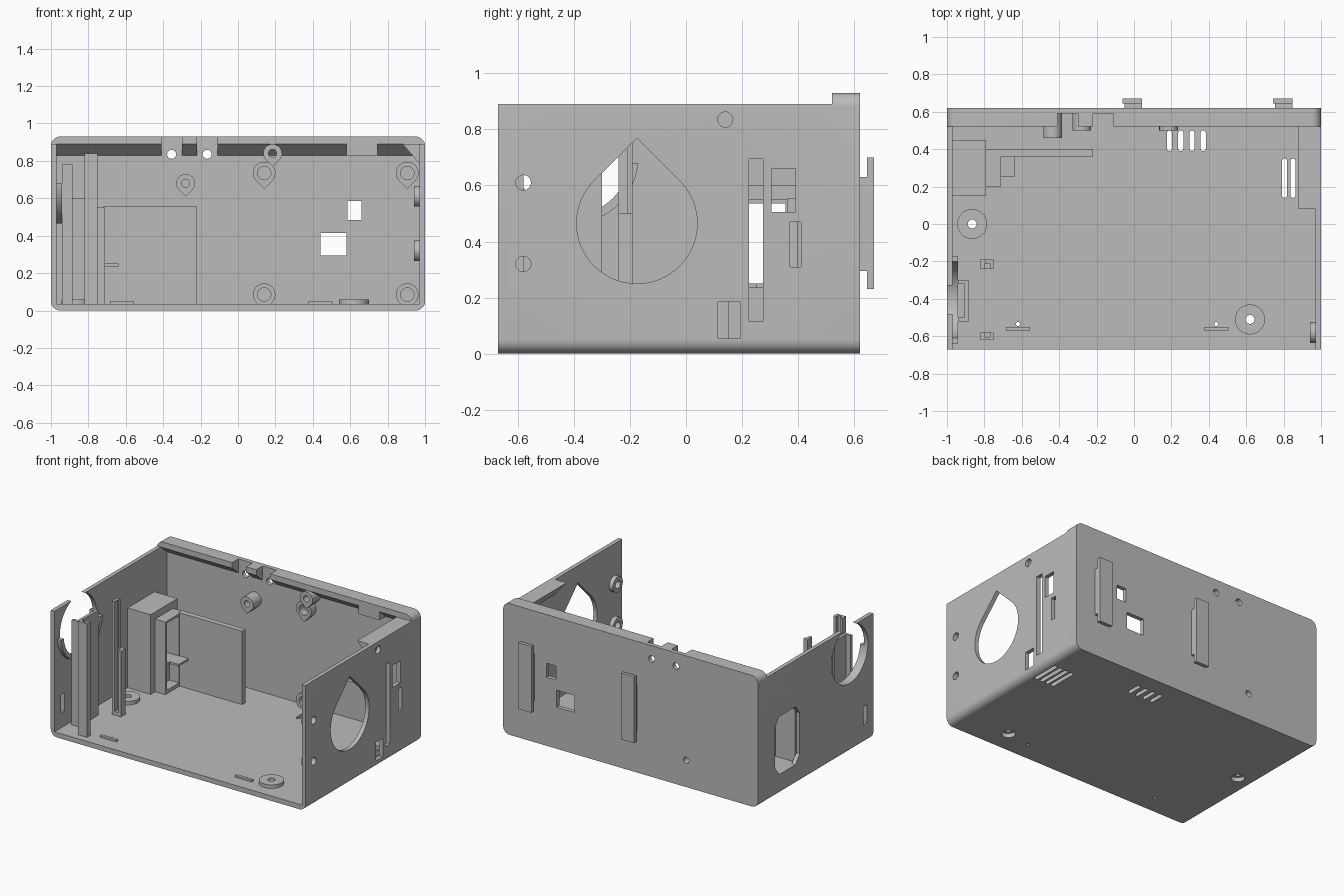
import bpy, bmesh, math
from mathutils import Vector

cube = bpy.data.objects.get("Cube")
if cube:
    bpy.data.objects.remove(cube, do_unlink=True)

grey = bpy.data.materials.new("light grey plastic")
grey.use_nodes = True
grey.diffuse_color = (0.5, 0.5, 0.5, 1)
grey.node_tree.nodes["Principled BSDF"].inputs["Base Color"].default_value = (0.5, 0.5, 0.5, 1)


def prism(name, pts, axis, a, b):
    """Extrude a 2D outline along an axis from a to b."""
    place = {"x": lambda u, v, w: (w, u, v),
             "y": lambda u, v, w: (u, w, v),
             "z": lambda u, v, w: (u, v, w)}[axis]
    bm = bmesh.new()
    face = bm.faces.new([bm.verts.new(place(u, v, a)) for u, v in pts])
    ext = bmesh.ops.extrude_face_region(bm, geom=[face])["geom"]
    verts = [e for e in ext if isinstance(e, bmesh.types.BMVert)]
    bmesh.ops.translate(bm, verts=verts, vec=Vector(place(0, 0, b - a)))
    bmesh.ops.recalc_face_normals(bm, faces=bm.faces)
    mesh = bpy.data.meshes.new(name)
    bm.to_mesh(mesh)
    bm.free()
    mesh.materials.append(grey)
    ob = bpy.data.objects.new(name, mesh)
    bpy.context.collection.objects.link(ob)
    return ob


def rect(u0, u1, v0, v1):
    return [(u0, v0), (u1, v0), (u1, v1), (u0, v1)]


def box(name, x, y, z):
    return prism(name, rect(*x, *y), "z", *z)


def arc(u, v, r, start=0, end=360, n=48):
    steps = n if end - start == 360 else n + 1
    angles = [math.radians(start + (end - start) * i / n) for i in range(steps)]
    return [(u + r * math.cos(t), v + r * math.sin(t)) for t in angles]


def drop(u, v, r, up=True):
    """Circle with a pointed tip."""
    s = 1 if up else -1
    pts = arc(0, 0, r, 135, 405) + [(0, r * 1.41)]
    return [(u + p, v + s * q) for p, q in pts]


def cut(ob, cutter):
    mod = ob.modifiers.new("cut", "BOOLEAN")
    mod.operation = "DIFFERENCE"
    mod.solver = "EXACT"
    mod.object = cutter
    bpy.context.view_layer.objects.active = ob
    bpy.ops.object.modifier_apply(modifier=mod.name)
    bpy.data.objects.remove(cutter, do_unlink=True)


# Case shell: rounded outline, hollowed, with a chamfered lip over the back wall
r = 0.05
outline = (arc(1 - r, r, r, 270, 360, 8) + arc(1 - r, 0.93 - r, r, 0, 90, 8)
           + arc(r - 1, 0.93 - r, r, 90, 180, 8) + arc(r - 1, r, r, 180, 270, 8))
body = prism("case_body", outline, "y", -0.67, 0.62)
cut(body, box("cutter", (-2, 2), (-2, 0.52), (0.89, 2)))
inner = [(-1, 0.035), (0.59, 0.035), (0.59, 0.83), (0.52, 0.89), (0.52, 2), (-1, 2)]
cut(body, prism("cutter", inner, "x", -0.97, 0.97))

# Right wall openings on +x
side_holes = [drop(-0.175, 0.465, 0.215), rect(0.225, 0.275, 0.115, 0.695),
              rect(0.305, 0.39, 0.505, 0.66), rect(0.37, 0.41, 0.31, 0.47),
              rect(0.115, 0.195, 0.055, 0.185)]
side_holes += [arc(y, z, 0.027, n=24) for y, z in ((-0.58, 0.61), (-0.58, 0.32), (0.14, 0.835))]
for pts in side_holes:
    cut(body, prism("cutter", pts, "x", 0.9, 1.1))

# Opposite wall: round cutout open at the top, and an eight-sided port
ring = (-0.405, 0.70)
port = [(0.20, 0.15), (0.385, 0.15), (0.43, 0.21), (0.43, 0.5),
        (0.385, 0.56), (0.20, 0.56), (0.155, 0.5), (0.155, 0.21)]
for pts in (arc(*ring, 0.205), port, rect(-0.6, -0.56, 0.14, 0.27)):
    cut(body, prism("cutter", pts, "x", -1.1, -0.95))

# Back wall windows, lip notches and screw holes
for pts in (rect(0.44, 0.58, 0.295, 0.415), rect(0.585, 0.66, 0.485, 0.585)):
    cut(body, prism("cutter", pts, "y", 0.5, 0.7))
for x in (-0.355, -0.165):
    cut(body, box("cutter", (x - 0.055, x + 0.055), (0.4, 0.59), (0.7, 1)))
    cut(body, prism("cutter", arc(x, 0.835, 0.024, n=24), "y", 0.5, 0.7))
cut(body, prism("cutter", arc(-0.435, 0.19, 0.022, n=24), "y", 0.5, 0.7))

# Floor vents with rounded ends
vents = [(0.19 + 0.06 * i, 0.39, 0.5) for i in range(4)]
vents += [(0.805 + 0.045 * i, 0.14, 0.35) for i in range(4)]
for x, y0, y1 in vents:
    w = 0.014
    slot = arc(x, y1 - w, w, 0, 180, 8) + arc(x, y0 + w, w, 180, 360, 8)
    cut(body, prism("cutter", slot, "z", -0.1, 0.1))

# Floor screw bosses, countersunk from below, and retaining ribs with pin holes
for x, y in ((-0.865, 0), (0.62, -0.51)):
    boss = prism("floor_boss", arc(x, y, 0.08), "z", 0.03, 0.06)
    cut(boss, prism("cutter", arc(x, y, 0.024, n=24), "z", 0, 0.1))
    cut(body, prism("cutter", arc(x, y, 0.045, n=24), "z", -0.1, 0.1))
for x in (-0.62, 0.44):
    box("floor_rib", (x - 0.065, x + 0.065), (-0.57, -0.55), (0.03, 0.048))
    cut(body, prism("cutter", arc(x, -0.535, 0.011, n=12), "z", -0.1, 0.1))

# Back wall bosses: name, x, z, radius, hole radius, front y
bosses = [("board_boss", x, z, 0.06, 0.036, 0.535) for x in (0.14, 0.905) for z in (0.735, 0.085)]
bosses += [("screw_boss", -0.28, 0.68, 0.05, 0.022, 0.5),
           ("screw_boss", 0.185, 0.84, 0.05, 0.022, 0.5),
           ("screw_boss", -0.435, 0.19, 0.05, 0.022, 0.46)]
for name, x, z, rad, hole, y in bosses:
    boss = prism(name, drop(x, z, rad, up=False), "y", y, 0.595)
    cut(boss, prism("cutter", arc(x, z, hole, n=24), "y", 0.4, 0.59 if rad > 0.055 else 0.7))

# Side wall bosses around the two front holes
for z in (0.61, 0.32):
    boss = prism("side_boss", arc(-0.58, z, 0.055), "x", 0.94, 0.975)
    cut(boss, prism("cutter", arc(-0.58, z, 0.027, n=24), "x", 0.9, 1.1))

# Corner gusset along the right wall and filler block under the lip
prism("corner_gusset", [(0.88, 0.89), (0.975, 0.78), (0.975, 0.89)], "y", 0.08, 0.53)
box("lip_block", (0.58, 0.745), (0.52, 0.6), (0.83, 0.9))

# Collar under the round cutout
collar = prism("cutout_collar", arc(*ring, 0.235, 185, 355), "x", -0.975, -0.94)
cut(collar, prism("cutter", arc(*ring, 0.205), "x", -1.1, -0.9))

# Channel posts near the left front
post = box("channel_post", (-0.94, -0.885), (-0.52, -0.3), (0.03, 0.78))
cut(post, box("cutter", (-1, -0.905), (-0.5, -0.32), (0, 1)))
front_post = box("front_post", (-0.82, -0.75), (-0.62, -0.58), (0.03, 0.84))
cut(front_post, box("cutter", (-0.8, -0.77), (-0.605, -0.5), (0.06, 1)))
rear_post = box("rear_post", (-0.82, -0.75), (-0.24, -0.19), (0.03, 0.84))
cut(rear_post, box("cutter", (-0.8, -0.77), (-0.3, -0.21), (0.06, 1)))
cut(rear_post, box("cutter", (-0.79, -0.7), (-0.3, -0.1), (0.5, 1)))

# Hollow port housing, celled duct and divider plate
housing = box("port_housing", (-0.975, -0.79), (0.15, 0.45), (0.03, 0.6))
cut(housing, box("cutter", (-1, -0.82), (0.17, 0.43), (0.15, 0.56)))
cut(housing, box("cutter", (-0.9, -0.7), (0.22, 0.355), (0.25, 0.54)))
duct = box("duct", (-0.8, -0.71), (0.2, 0.4), (0.03, 0.55))
cut(duct, box("cutter", (-0.9, -0.6), (0.22, 0.355), (0.25, 0.535)))
cut(duct, box("cutter", (-0.785, -0.6), (0.22, 0.355), (0.06, 0.235)))
box("duct_shelf", (-0.72, -0.64), (0.25, 0.36), (0.235, 0.25))
box("divider_plate", (-0.72, -0.22), (0.36, 0.4), (0.03, 0.555))

# Stepped mounting plates on the outside of the back
for x in (-0.01, 0.795):
    box("mount_stem", (x - 0.04, x + 0.052), (0.61, 0.646), (0.295, 0.63))
    box("mount_plate", (x - 0.052, x + 0.052), (0.645, 0.67), (0.23, 0.70))

# Smooth the curved surfaces while keeping edges sharp
for ob in bpy.context.scene.objects:
    ob.select_set(ob.type == "MESH")
bpy.ops.object.shade_smooth_by_angle(angle=math.radians(30))
